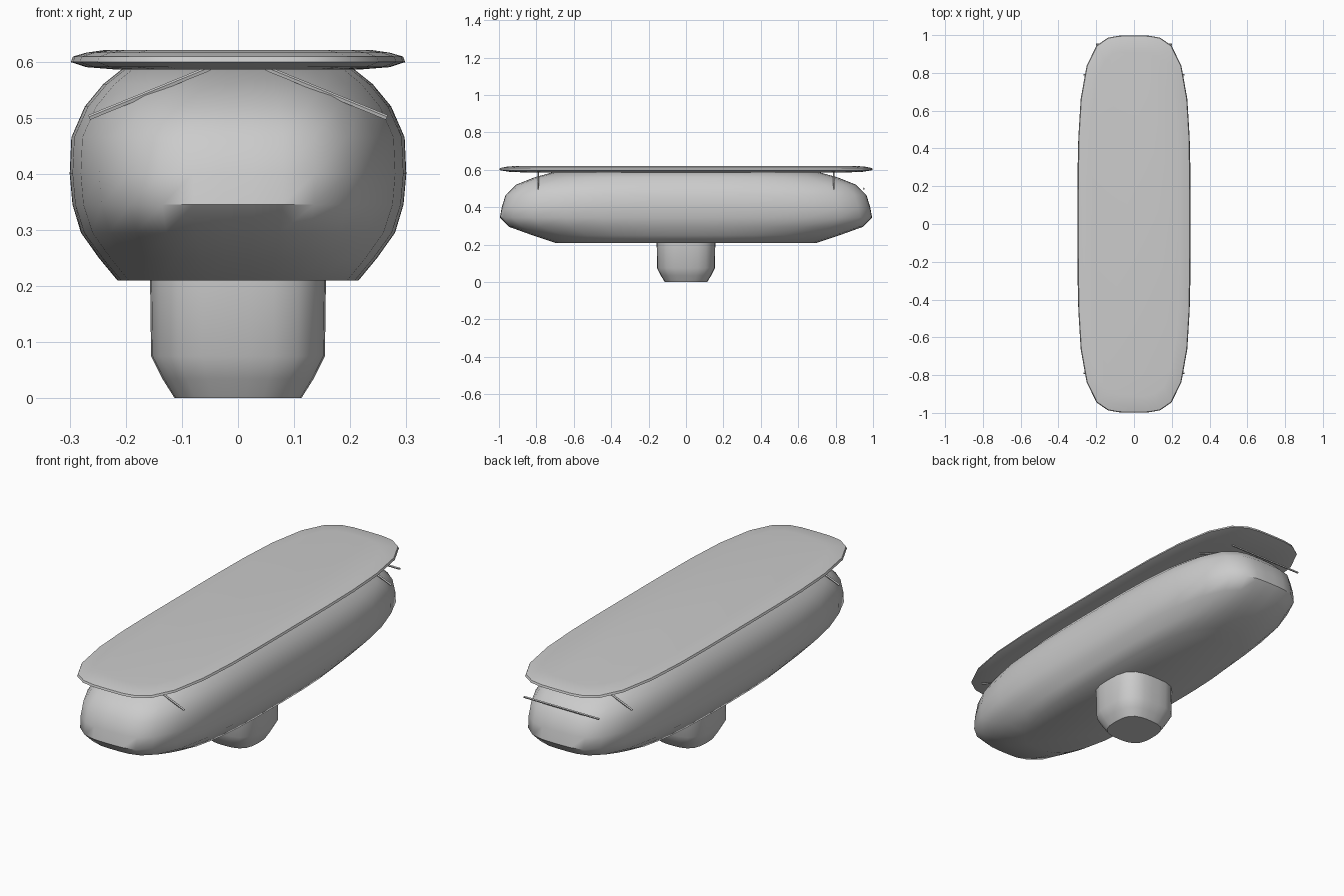
import bpy, bmesh
from math import sin, cos, pi
from mathutils import Vector

if "Cube" in bpy.data.objects:
    bpy.data.objects.remove(bpy.data.objects["Cube"])


def loft(name, levels, sides, angle):
    """Closed solid from superellipse rings: (z, half width, half length, power)."""
    bm = bmesh.new()
    rings = []
    for z, hx, hy, n in levels:
        ring = []
        for i in range(sides):
            a = 2 * pi * (i + 0.5) / sides
            c, s = cos(a), sin(a)
            r = (abs(c) ** n + abs(s) ** n) ** (-1 / n)
            ring.append(bm.verts.new((hx * r * c, hy * r * s, z)))
        rings.append(ring)
    for lo, hi in zip(rings, rings[1:]):
        for i in range(sides):
            j = (i + 1) % sides
            bm.faces.new((lo[i], lo[j], hi[j], hi[i]))
    bm.faces.new(rings[0][::-1])
    bm.faces.new(rings[-1])
    finish(name, bm, angle)


def finish(name, bm, angle):
    bmesh.ops.recalc_face_normals(bm, faces=bm.faces)
    me = bpy.data.meshes.new(name)
    bm.to_mesh(me)
    bm.free()
    ob = bpy.data.objects.new(name, me)
    bpy.context.collection.objects.link(ob)
    bpy.ops.object.select_all(action='DESELECT')
    ob.select_set(True)
    bpy.context.view_layer.objects.active = ob
    bpy.ops.object.shade_smooth_by_angle(angle=angle)


def rod(name, a, b, radius=0.005):
    a, b = Vector(a), Vector(b)
    bm = bmesh.new()
    bmesh.ops.create_cone(bm, cap_ends=True, segments=5, radius1=radius,
                          radius2=radius, depth=(b - a).length)
    bm.transform((b - a).to_track_quat('Z', 'Y').to_matrix().to_4x4())
    bmesh.ops.translate(bm, verts=bm.verts, vec=(a + b) / 2)
    finish(name, bm, 0.5)


# Short pedestal under the middle
loft("pedestal", [(0, 0.113, 0.113, 3), (0.035, 0.135, 0.135, 3),
                  (0.075, 0.155, 0.155, 3.2), (0.225, 0.157, 0.157, 3.2)], 24, 0.8)

# Long rounded body
loft("body", [(0.21, 0.215, 0.70, 3), (0.25, 0.248, 0.82, 3.2),
              (0.295, 0.28, 0.945, 3.4), (0.345, 0.295, 0.995, 3.6),
              (0.40, 0.30, 0.985, 3.6), (0.465, 0.297, 0.965, 3.6),
              (0.52, 0.273, 0.91, 3.4), (0.56, 0.24, 0.81, 3.2),
              (0.588, 0.205, 0.71, 3)], 36, 0.9)

# Thin top slab with tapered rim
loft("top_slab", [(0.586, 0.22, 0.86, 4), (0.590, 0.27, 0.95, 4),
                  (0.599, 0.298, 0.998, 4), (0.609, 0.294, 0.995, 4),
                  (0.616, 0.27, 0.965, 4), (0.621, 0.235, 0.91, 4)], 36, 0.6)

# Slim struts under the slab at both ends
for end, y in (("front", -0.79), ("back", 0.79)):
    for side, sx in (("right", 1), ("left", -1)):
        rod(f"strut_{end}_{side}", (sx * 0.265, y, 0.50), (sx * 0.05, y, 0.588))
rod("back_crossbar", (0.2, 0.95, 0.50), (-0.2, 0.95, 0.50))
